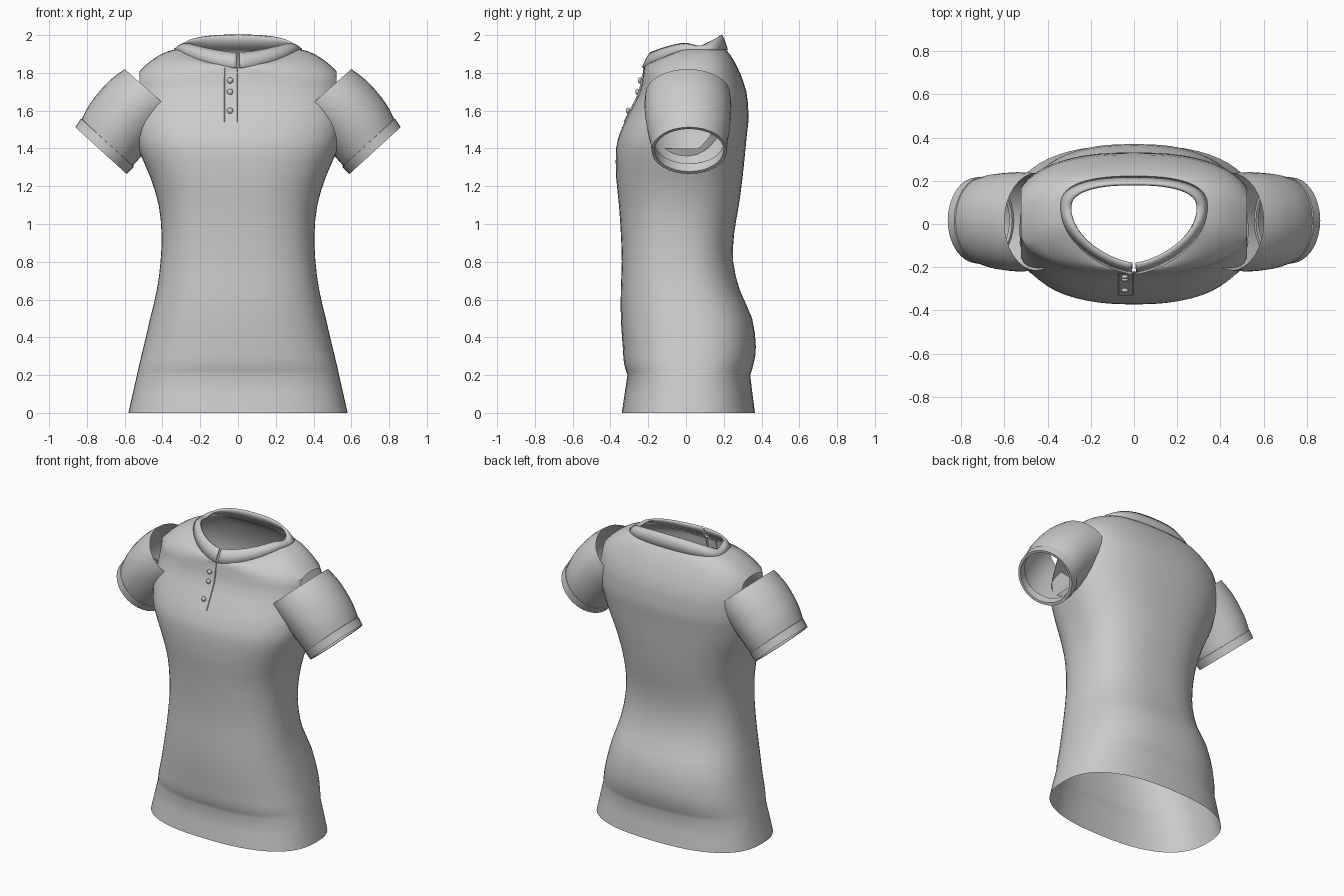
import bpy, bmesh, math
from mathutils import Vector

if "Cube" in bpy.data.objects:
    bpy.data.objects.remove(bpy.data.objects["Cube"])

fabric = bpy.data.materials.new("grey fabric")
fabric.diffuse_color = (0.6, 0.6, 0.6, 1)
fabric.use_nodes = True
fabric.node_tree.nodes["Principled BSDF"].inputs["Base Color"].default_value = fabric.diffuse_color
SIDES = 56


def finish(name, bm, thickness=0.0, angle=35):
    me = bpy.data.meshes.new(name)
    bm.to_mesh(me)
    bm.free()
    me.materials.append(fabric)
    ob = bpy.data.objects.new(name, me)
    bpy.context.collection.objects.link(ob)
    if thickness:
        mod = ob.modifiers.new("thickness", 'SOLIDIFY')
        mod.thickness = thickness
        mod.offset = 0
    bpy.ops.object.select_all(action='DESELECT')
    ob.select_set(True)
    bpy.context.view_layer.objects.active = ob
    bpy.ops.object.shade_smooth_by_angle(angle=math.radians(angle))
    return ob


def loft(rings, closed=True):
    bm = bmesh.new()
    rows = [[bm.verts.new(p) for p in r] for r in rings]
    n = len(rows[0])
    for a, b in zip(rows, rows[1:]):
        for i in range(n if closed else n - 1):
            j = (i + 1) % n
            bm.faces.new((a[i], a[j], b[j], b[i]))
    return bm


def power(v, p):
    return math.copysign(abs(v) ** p, v)


def catmull(pts, steps):
    out = []
    for i in range(len(pts) - 1):
        p0, p1, p2, p3 = (Vector(pts[max(0, min(len(pts) - 1, k))]) for k in range(i - 1, i + 3))
        for s in range(steps):
            t = s / steps
            out.append(0.5 * (2 * p1 + (p2 - p0) * t + (2 * p0 - 5 * p1 + 4 * p2 - p3) * t * t
                              + (3 * p1 - p0 - 3 * p2 + p3) * t ** 3))
    return out + [Vector(pts[-1])]


# Torso sections: height, half width, front y, back y
hem = [(0, .58, -.34, .365), (.1, .558, -.325, .352), (.2, .535, -.31, .34)]
torso = [(.2, .535, -.31, .34), (.26, .522, -.328, .358), (.35, .50, -.335, .37), (.5, .465, -.345, .35),
         (.65, .43, -.345, .285), (.8, .41, -.34, .25), (.95, .405, -.345, .255),
         (1.1, .42, -.355, .28), (1.25, .465, -.37, .30), (1.4, .53, -.37, .315),
         (1.48, .55, -.35, .323), (1.54, .56, -.325, .33), (1.6, .56, -.295, .33),
         (1.7, .555, -.245, .32), (1.79, .54, -.228, .29)]
sections = [Vector(p) for p in hem[:-1]] + catmull(torso, 2)


def section_ring(z, w, f, b):
    ring = []
    for i in range(SIDES):
        a = math.tau * i / SIDES - math.pi / 2
        c, s = power(math.cos(a), .8), power(math.sin(a), .8)
        ring.append(Vector((w * c, (f + b) / 2 + (b - f) / 2 * s, z)))
    return ring


# Egg-shaped neckline, dipping at the front
def neck_point(a):
    c, s = math.cos(a), math.sin(a)
    if s > 0:
        x, y = .33 * power(c, .8), .08 + .13 * s ** .8
    else:
        x, y = .33 * power(c, 1.35), .08 + .30 * s
    return Vector((x, y, 1.925 - .095 * (max(0, -y) / .22) ** 1.3))


neck = [neck_point(math.tau * i / SIDES - math.pi / 2) for i in range(SIDES)]
rings = [section_ring(*s) for s in sections]
top = rings[-1]
for t in (.2, .4, .6, .8):
    ring = []
    for p, q in zip(top, neck):
        r = p.lerp(q, t)
        r.z += .10 * t * (1 - t) * min(1, (p - q).xy.length / .15)
        ring.append(r)
    rings.append(ring)
rings.append(neck)
bm = loft(rings)

# Open the armholes with flat side cuts
for side in (-1, 1):
    bmesh.ops.bisect_plane(bm, geom=bm.verts[:] + bm.edges[:] + bm.faces[:],
                           plane_co=(side * .522, 0, 0), plane_no=(1, 0, 0))
holes = [f for f in bm.faces if abs(f.calc_center_median().x) > .523 and f.calc_center_median().z > 1.42]
bmesh.ops.delete(bm, geom=holes, context='FACES')
finish("shirt_body", bm)

# Standing collar band, split at the front
low, high = [], []
for i in range(61):
    a = -math.pi / 2 + .07 + (math.tau - .14) * i / 60
    p = neck_point(a)
    rise = .01 + .065 * abs(math.sin(a))
    low.append(p + Vector((p.x * .02, (p.y - .03) * .03, -.004)))
    high.append(Vector((p.x * .88, .03 + (p.y - .03) * .86, p.z + rise)))
mid = [l.lerp(h, .5) + Vector((0, 0, .008)) for l, h in zip(low, high)]
finish("collar", loft([low, mid, high], closed=False), .014)


# Sleeves: top edge (x, z), bottom edge (x, z), front y, back y
sleeve = [(.60, 1.82, .30, 1.555, -.215, .235), (.68, 1.76, .385, 1.49, -.22, .24),
          (.76, 1.67, .46, 1.415, -.212, .235), (.80, 1.61, .515, 1.355, -.2, .228),
          (.83, 1.548, .562, 1.302, -.185, .216)]
cuff = [(.815, 1.555, .565, 1.32, -.175, .205), (.832, 1.557, .552, 1.303, -.188, .22),
        (.862, 1.513, .59, 1.265, -.182, .216), (.848, 1.503, .603, 1.278, -.166, .2),
        (.815, 1.545, .575, 1.32, -.166, .2)]


def arm_ring(row, side):
    tx, tz, bx, bz, f, b = row
    ring = []
    for i in range(32):
        c, s = math.cos(math.tau * i / 32), math.sin(math.tau * i / 32)
        ring.append((side * ((tx + bx) / 2 + (tx - bx) / 2 * c), (f + b) / 2 + (b - f) / 2 * s,
                     (tz + bz) / 2 + (tz - bz) / 2 * c))
    return ring[::-side]


for side, label in ((-1, "right"), (1, "left")):
    finish(label + "_sleeve", loft([arm_ring(r, side) for r in catmull(sleeve, 2)]))
    finish(label + "_cuff", loft([arm_ring(r, side) for r in cuff]))


# Placket strip following the chest
def chest_y(z):
    for a, b in zip(sections, sections[1:]):
        if a[0] <= z <= b[0]:
            return a[2] + (b[2] - a[2]) * (z - a[0]) / (b[0] - a[0])
    return -.222


strip = []
for i in range(13):
    z = 1.54 + .285 * i / 12
    y = chest_y(z) - .006
    strip.append([(-.075, y + .012, z), (-.07, y, z), (-.005, y, z), (0, y + .012, z)])
finish("placket", loft(strip, closed=False))

# Buttons
for k, z in enumerate((1.76, 1.70, 1.60)):
    bm = bmesh.new()
    bmesh.ops.create_uvsphere(bm, u_segments=16, v_segments=10, radius=.016)
    bmesh.ops.scale(bm, vec=(1, .7, 1), verts=bm.verts)
    bmesh.ops.translate(bm, vec=(-.042, chest_y(z) - .012, z), verts=bm.verts)
    finish("button_%d" % (k + 1), bm)
